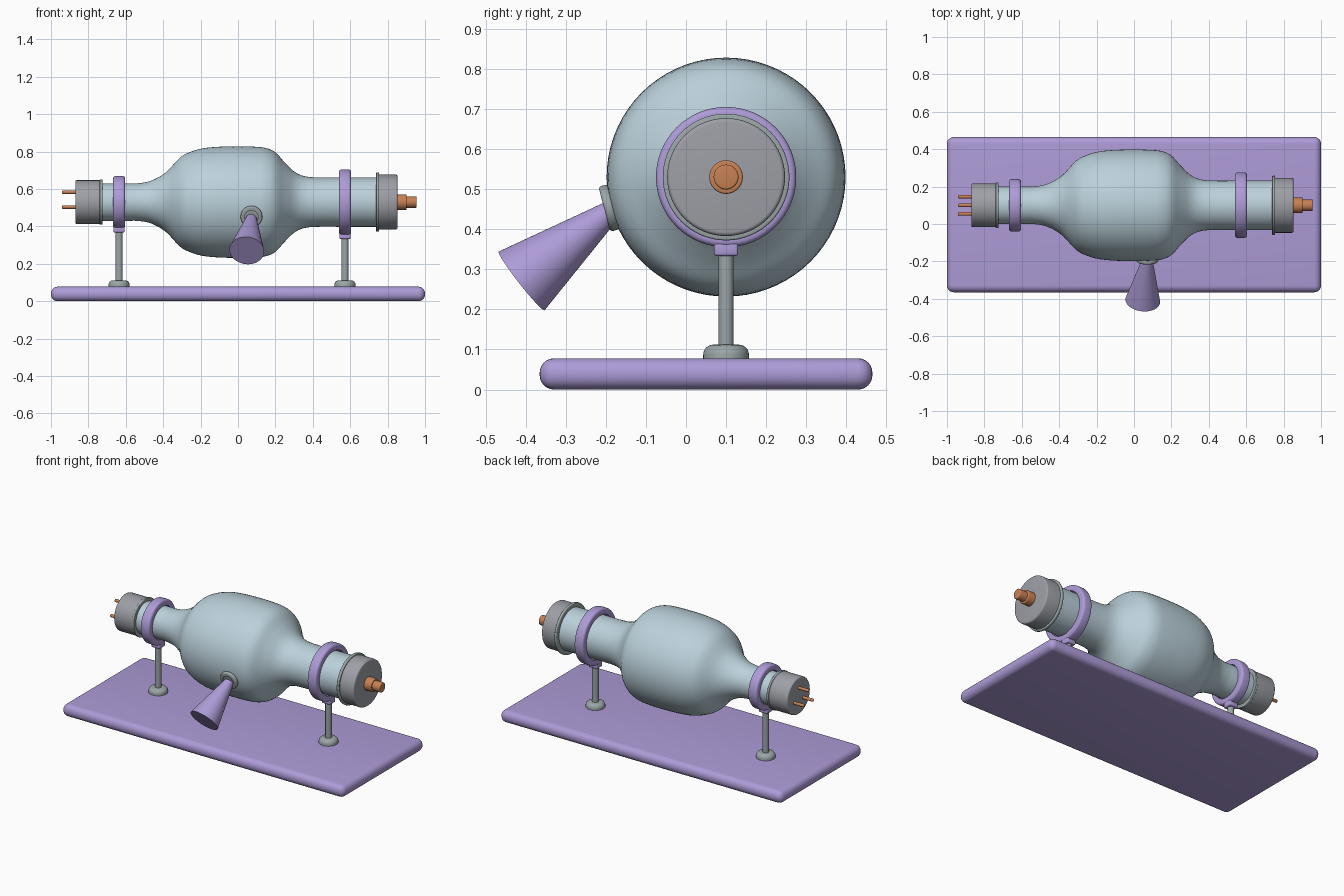
import bpy, bmesh, math
from mathutils import Vector, Matrix

if "Cube" in bpy.data.objects:
    bpy.data.objects.remove(bpy.data.objects["Cube"])

AY, AZ = 0.10, 0.53          # tube axis position


def material(name, rgb):
    m = bpy.data.materials.new(name)
    m.diffuse_color = (*rgb, 1)
    m.use_nodes = True
    m.node_tree.nodes["Principled BSDF"].inputs["Base Color"].default_value = m.diffuse_color
    return m


GLASS = material("pale blue glass", (0.50, 0.64, 0.71))
PURPLE = material("lilac plastic", (0.42, 0.33, 0.68))
CAP = material("cap grey", (0.34, 0.35, 0.38))
METAL = material("steel grey", (0.33, 0.38, 0.39))
COPPER = material("copper", (0.57, 0.22, 0.09))


def finish(bm, name, mat, angle=35):
    bmesh.ops.recalc_face_normals(bm, faces=bm.faces)
    me = bpy.data.meshes.new(name)
    bm.to_mesh(me)
    bm.free()
    me.materials.append(mat)
    ob = bpy.data.objects.new(name, me)
    bpy.context.collection.objects.link(ob)
    bpy.ops.object.select_all(action='DESELECT')
    ob.select_set(True)
    bpy.context.view_layer.objects.active = ob
    bpy.ops.object.shade_smooth_by_angle(angle=math.radians(angle))
    return ob


def lathe(name, profile, mat, origin, axis, n=48, closed=False):
    """Revolve (distance along axis, radius) points around an axis."""
    bm = bmesh.new()
    rot = Vector(axis).to_track_quat('Z', 'Y').to_matrix().to_4x4()
    mtx = Matrix.Translation(origin) @ rot
    rings = []
    for d, r in profile:
        rings.append([bm.verts.new(mtx @ Vector((r * math.cos(a), r * math.sin(a), d)))
                      for a in (2 * math.pi * i / n for i in range(n))])
    pairs = list(zip(rings, rings[1:]))
    if closed:
        pairs.append((rings[-1], rings[0]))
    else:
        bm.faces.new(rings[0])
        bm.faces.new(rings[-1])
    for a, b in pairs:
        for i in range(n):
            j = (i + 1) % n
            bm.faces.new((a[i], a[j], b[j], b[i]))
    return finish(bm, name, mat)


def along_x(name, profile, mat, y=AY, z=AZ, **kw):
    return lathe(name, profile, mat, (0, y, z), (1, 0, 0), **kw)


def rod(x0, x1, r, b0=0.0, b1=0.0, steps=4):
    """Cylinder profile with rounded end edges."""
    q = [math.pi / 2 * i / steps for i in range(steps + 1)]
    start = [(x0 + b0 * (1 - math.cos(a)), r - b0 + b0 * math.sin(a)) for a in q] if b0 else [(x0, r)]
    end = [(x1 - b1 + b1 * math.sin(a), r - b1 + b1 * math.cos(a)) for a in q] if b1 else [(x1, r)]
    return start + end


def band(x, half, r_in, r_out, b, steps=4):
    """Closed ring section with rounded outer edges."""
    return [(x - half, r_in)] + rod(x - half, x + half, r_out, b, b, steps) + [(x + half, r_in)]


def smooth_curve(pts, steps=5):
    out = []
    p = [pts[0]] + pts + [pts[-1]]
    for i in range(1, len(p) - 2):
        a, b, c, d = (Vector(v) for v in p[i - 1:i + 3])
        for k in range(steps):
            t = k / steps
            out.append((b * 2 + (c - a) * t + (a * 2 - b * 5 + c * 4 - d) * t * t
                        + (b * 3 - a - c * 3 + d) * t ** 3) / 2)
    return [tuple(v) for v in out] + [pts[-1]]


def box(name, lo, hi, bevel, mat, segments=4):
    lo, hi = Vector(lo), Vector(hi)
    bm = bmesh.new()
    bmesh.ops.create_cube(bm, size=1, matrix=Matrix.Translation((lo + hi) / 2)
                          @ Matrix.Diagonal((*(hi - lo), 1)))
    bmesh.ops.bevel(bm, geom=bm.edges[:], offset=bevel, segments=segments,
                    profile=0.5, affect='EDGES')
    return finish(bm, name, mat)


# Base plate
box("base_plate", (-1, -0.365, 0), (1, 0.465, 0.078), 0.036, PURPLE, 6)

# Glass envelope
envelope = [(-0.74, 0.100), (-0.60, 0.100), (-0.53, 0.101), (-0.46, 0.116), (-0.385, 0.160),
            (-0.31, 0.238), (-0.255, 0.268), (-0.19, 0.287), (-0.10, 0.296), (0.0, 0.298),
            (0.09, 0.296), (0.15, 0.289), (0.20, 0.266), (0.25, 0.212), (0.30, 0.164),
            (0.35, 0.140), (0.42, 0.132), (0.58, 0.132), (0.75, 0.132)]
along_x("glass_envelope", smooth_curve(envelope), GLASS, n=72)

# End caps and their flanges
along_x("left_cap", rod(-0.87, -0.735, 0.117, 0.008), CAP, n=64)
along_x("left_flange", rod(-0.74, -0.724, 0.121, 0.004, 0.004), METAL, n=64)
along_x("right_cap", rod(0.745, 0.853, 0.147, 0, 0.010), CAP, n=64)
along_x("right_flange", rod(0.738, 0.755, 0.158, 0.005, 0.005), METAL, n=64)

# Right terminal
along_x("terminal_collar", rod(0.85, 0.902, 0.042, 0, 0.005), COPPER, n=32)
along_x("terminal_tip", rod(0.90, 0.955, 0.031, 0, 0.005), COPPER, n=32)

# Three contact pins on the left
for i in range(3):
    a = math.radians(90 + 120 * i)
    along_x(f"contact_pin_{i + 1}", rod(-0.942, -0.865, 0.0095, 0.007), COPPER,
            y=AY + 0.053 * math.cos(a), z=AZ + 0.053 * math.sin(a), n=16)

# Clamp rings on stands
for side, x, r_in, r_out in (("left", -0.636, 0.104, 0.140), ("right", 0.572, 0.138, 0.175)):
    along_x(f"{side}_clamp_ring", band(x, 0.032, r_in, r_out, 0.014), PURPLE, n=64, closed=True)
    low = AZ - r_out - 0.022
    box(f"{side}_clamp_block", (x - 0.03, AY - 0.03, low), (x + 0.03, AY + 0.03, low + 0.036),
        0.007, PURPLE, 3)
    lathe(f"{side}_post", rod(0.09, low + 0.01, 0.019), METAL, (x, AY, 0), (0, 0, 1), n=32)
    lathe(f"{side}_foot", rod(0.07, 0.112, 0.057, 0, 0.025, 6), METAL, (x, AY, 0), (0, 0, 1))

# Side port collar, square to the glass
port = Vector((0.072, -0.192, 0.453))
out = Vector((0, port.y - AY, port.z - AZ)).normalized()
lathe("port_collar", band(0, 0.012, 0.036, 0.058, 0.008), METAL, port, out, closed=True)
lathe("port_seat", rod(-0.02, 0.004, 0.038), METAL, port, out)

# Flared beam horn
mouth = Vector((0.047, -0.410, 0.271))
start = Vector((0.072, -0.190, 0.443))
lathe("beam_horn", [(0, 0.028), ((mouth - start).length, 0.093)], PURPLE, start, mouth - start)
